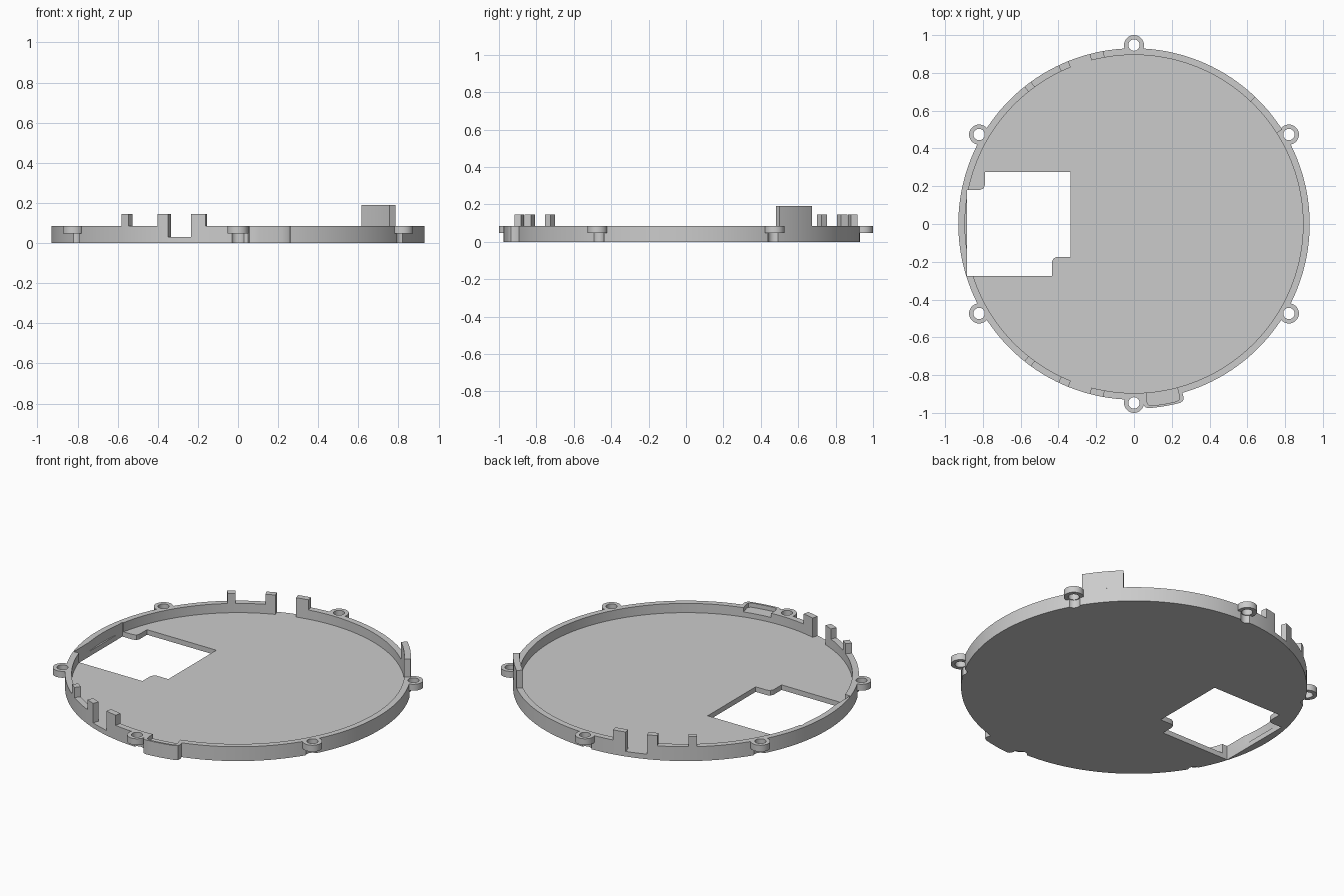
import bpy
import bmesh
from math import sin, cos, radians, ceil

cube = bpy.data.objects.get("Cube")
if cube:
    bpy.data.objects.remove(cube)

grey = bpy.data.materials.new("light grey")
grey.use_nodes = True
COLOUR = (0.6, 0.6, 0.6, 1)
grey.diffuse_color = COLOUR
grey.node_tree.nodes["Principled BSDF"].inputs["Base Color"].default_value = COLOUR

OUTER, INNER = 0.93, 0.895
FLOOR, RIM = 0.03, 0.085


def prism(name, points, z0, z1):
    """Extrude a counter-clockwise outline from z0 to z1."""
    bm = bmesh.new()
    face = bm.faces.new([bm.verts.new((x, y, z0)) for x, y in points])
    top = bmesh.ops.extrude_face_region(bm, geom=[face])["geom"]
    verts = [v for v in top if isinstance(v, bmesh.types.BMVert)]
    bmesh.ops.translate(bm, verts=verts, vec=(0, 0, z1 - z0))
    bmesh.ops.recalc_face_normals(bm, faces=bm.faces)
    mesh = bpy.data.meshes.new(name)
    bm.to_mesh(mesh)
    bm.free()
    mesh.materials.append(grey)
    obj = bpy.data.objects.new(name, mesh)
    bpy.context.collection.objects.link(obj)
    return obj


def arc(r, a0, a1, step=2):
    n = max(2, ceil(abs(a1 - a0) / step))
    angles = [radians(a0 + (a1 - a0) * i / n) for i in range(n + 1)]
    return [(r * cos(a), r * sin(a)) for a in angles]


def disc(name, r, z0, z1, centre=(0, 0), step=2):
    points = arc(r, 0, 360, step)[:-1]
    return prism(name, [(x + centre[0], y + centre[1]) for x, y in points], z0, z1)


def sector(name, r0, r1, a0, a1, z0, z1):
    return prism(name, arc(r1, a0, a1) + arc(r0, a1, a0), z0, z1)


def rounded_block(name, r0, r1, a0, a1, z0, z1, corner):
    """Ring sector whose two outer corners are softened."""
    da = corner / r1 * 57.3
    points = (arc(r0, a0, a0 + 0.01)[:1] + arc(r1 - corner, a0, a0 + 0.01)[:1]
              + arc(r1 - corner * 0.3, a0 + da * 0.3, a0 + da)[:1]
              + arc(r1, a0 + da, a1 - da)
              + arc(r1 - corner * 0.3, a1 - da * 0.3, a1)[:1]
              + arc(r1 - corner, a1, a1 + 0.01)[:1] + arc(r0, a1, a0))
    return prism(name, points[:-1], z0, z1)


def combine(target, other, operation):
    mod = target.modifiers.new("combine", "BOOLEAN")
    mod.operation, mod.solver, mod.object = operation, "EXACT", other
    bpy.context.view_layer.objects.active = target
    bpy.ops.object.modifier_apply(modifier=mod.name)
    bpy.data.objects.remove(other)


def add(other):
    combine(tray, other, "UNION")


def cut(other):
    combine(tray, other, "DIFFERENCE")


# Round tray with a bulge on the front rim
tray = disc("tray", OUTER, 0, RIM)
add(rounded_block("bulge", 0.91, 0.978, -87, -74, 0, RIM, 0.025))

# Screw ears, each with a clearance notch below and a hole through it
ears = [(0.947 * cos(radians(a)), 0.947 * sin(radians(a))) for a in range(30, 390, 60)]
for centre in ears:
    cut(disc("notch", 0.035, -0.1, 0.047, centre, 10))
    add(disc("ear", 0.053, 0.047, RIM, centre, 10))
    cut(disc("screw_hole", 0.03, -0.1, 0.2, centre, 10))

# Hollow interior and the pocket in the bulge
cut(disc("interior", INNER, FLOOR, 0.2))
cut(rounded_block("pocket", 0.88, 0.966, -85.8, -75.2, 0.06, 0.2, 0.02))

# Rim gaps, mirrored front to back
for a0, a1 in ((104.6, 112), (-112, -104.6)):
    cut(sector("gap", 0.88, 0.96, a0, a1, FLOOR, 0.2))

# Stepped window through the floor
window = [(-0.885, -0.275), (-0.435, -0.275), (-0.435, -0.2), (-0.427, -0.183),
          (-0.41, -0.175), (-0.335, -0.175), (-0.335, 0.275), (-0.79, 0.275),
          (-0.79, 0.205), (-0.797, 0.188), (-0.815, 0.18), (-0.885, 0.18)]
cut(prism("window", window, -0.1, 0.2))

# Short posts on the rim, mirrored front to back, and the tall curved panel
parts = [tray]
for i, (a0, a1) in enumerate(((100, 104.6), (112, 115.5), (125.9, 128.6)), 1):
    parts.append(sector(f"back_post_{i}", INNER, OUTER, a0, a1, RIM, 0.145))
    parts.append(sector(f"front_post_{i}", INNER, OUTER, -a1, -a0, RIM, 0.145))
parts.append(sector("tall_panel", INNER, OUTER, 32.5, 46.5, RIM, 0.19))

# Smooth curved walls, crisp edges
bpy.ops.object.select_all(action="DESELECT")
for obj in parts:
    obj.select_set(True)
bpy.context.view_layer.objects.active = tray
bpy.ops.object.shade_smooth_by_angle(angle=radians(30))
